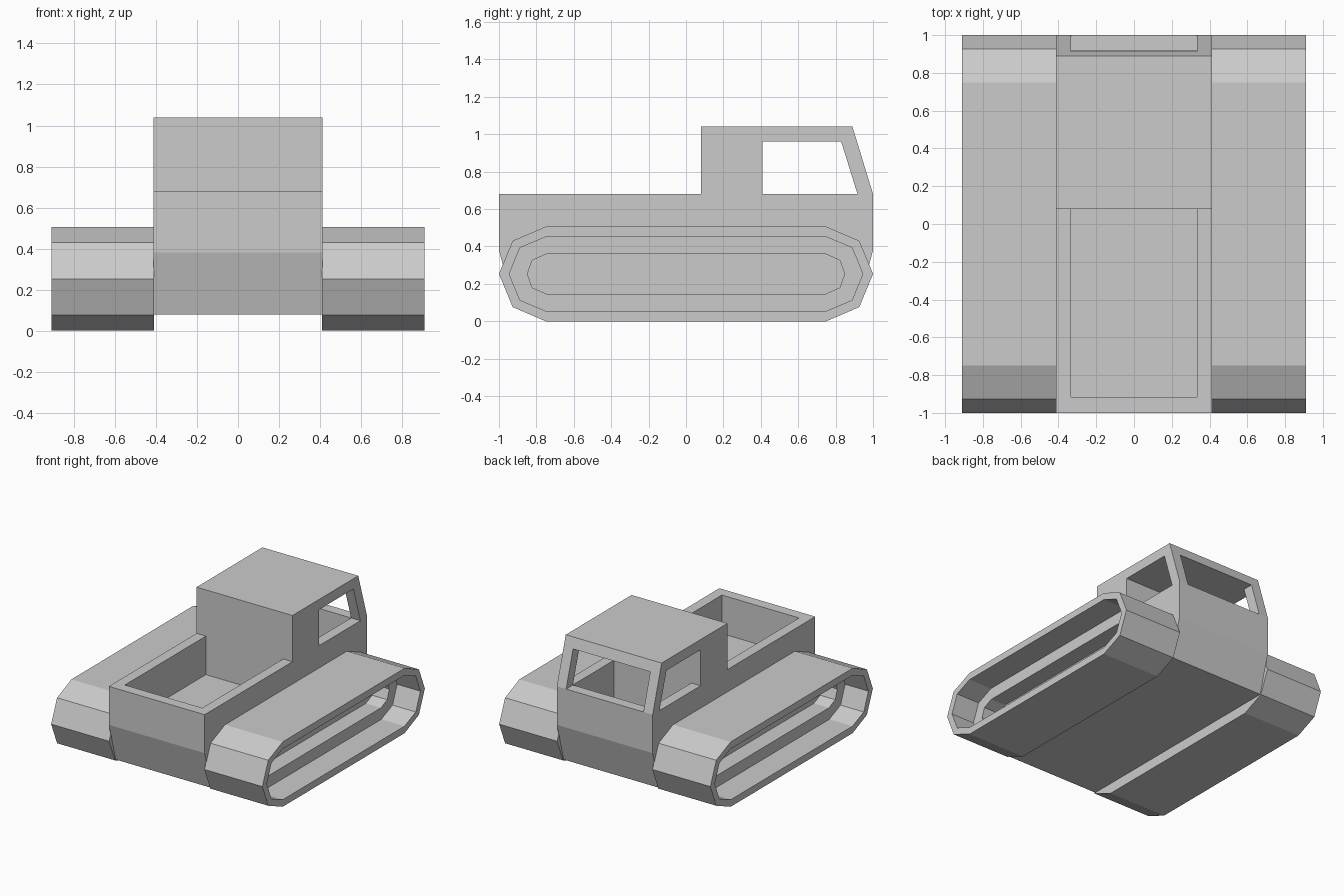
import bpy
import bmesh

default_cube = bpy.data.objects.get("Cube")
if default_cube:
    bpy.data.objects.remove(default_cube, do_unlink=True)

# One plain grey for the whole vehicle
grey = bpy.data.materials.new("plain_grey")
grey.use_nodes = True
colour = (0.6, 0.6, 0.6, 1)
grey.diffuse_color = colour
grey.node_tree.nodes["Principled BSDF"].inputs["Base Color"].default_value = colour


def loft(name, sections):
    """Join (x, [(y, z), ...]) sections in order and cap both ends."""
    bm = bmesh.new()
    loops = [[bm.verts.new((x, y, z)) for y, z in pts] for x, pts in sections]
    for a, b in zip(loops, loops[1:]):
        for i in range(len(a)):
            j = (i + 1) % len(a)
            bm.faces.new((a[i], a[j], b[j], b[i]))
    bm.faces.new(loops[0])
    bm.faces.new(loops[-1])
    bmesh.ops.recalc_face_normals(bm, faces=bm.faces)
    mesh = bpy.data.meshes.new(name)
    bm.to_mesh(mesh)
    bm.free()
    mesh.materials.append(grey)
    obj = bpy.data.objects.new(name, mesh)
    bpy.context.collection.objects.link(obj)
    return obj


def prism(name, half_width, profile):
    return loft(name, [(-half_width, profile), (half_width, profile)])


def cut(target, cutter):
    mod = target.modifiers.new("cut", "BOOLEAN")
    mod.operation = "DIFFERENCE"
    mod.solver = "EXACT"
    mod.object = cutter
    bpy.context.view_layer.objects.active = target
    bpy.ops.object.modifier_apply(modifier=mod.name)
    bpy.data.objects.remove(cutter, do_unlink=True)


# Hull and cab in one side profile
BODY, INNER = 0.413, 0.333
SILL, FLOOR, HEAD = 0.68, 0.38, 0.96
body = prism("body_and_cab", BODY, [
    (-0.92, 0.08), (0.92, 0.08), (1, FLOOR), (1, SILL), (0.89, 1.04),
    (0.08, 1.04), (0.08, SILL), (-1, SILL), (-1, FLOOR)])

# Open bed
cut(body, prism("bed_cutter", INNER, [
    (-0.917, FLOOR), (0.08, FLOOR), (0.08, 0.8), (-0.917, 0.8)]))
# Cab interior together with the rear window
cut(body, prism("interior_cutter", INNER, [
    (0.41, FLOOR), (0.917, FLOOR), (0.917, SILL), (1.1, SILL),
    (1.1, HEAD), (0.41, HEAD)]))
# Side windows
cut(body, prism("side_window_cutter", 0.6, [
    (0.41, SILL), (0.917, SILL), (0.83, HEAD), (0.41, HEAD)]))


# Tracks: belt, recessed flange and inner pocket
def track_ring(corners):
    """Complete a ring from its end, shoulder and flat corners."""
    mid = 0.253
    (ye, _), (ys, hs), (yf, hf) = corners
    right = [(yf, -hf), (ys, -hs), (ye, 0), (ys, hs), (yf, hf)]
    left = [(-y, h) for y, h in reversed(right)]
    return [(y, mid + h) for y, h in right + left]


belt = track_ring([(1, 0), (0.927, 0.177), (0.75, 0.253)])
rim = track_ring([(0.945, 0), (0.888, 0.14), (0.75, 0.198)])
pocket = track_ring([(0.848, 0), (0.822, 0.073), (0.745, 0.107)])

for side, label in ((1, "left"), (-1, "right")):
    sections = [(0.41, belt), (0.91, belt), (0.91, rim),
                (0.71, rim), (0.71, pocket), (0.58, pocket)]
    loft(label + "_track", [(side * x, ring) for x, ring in sections])
